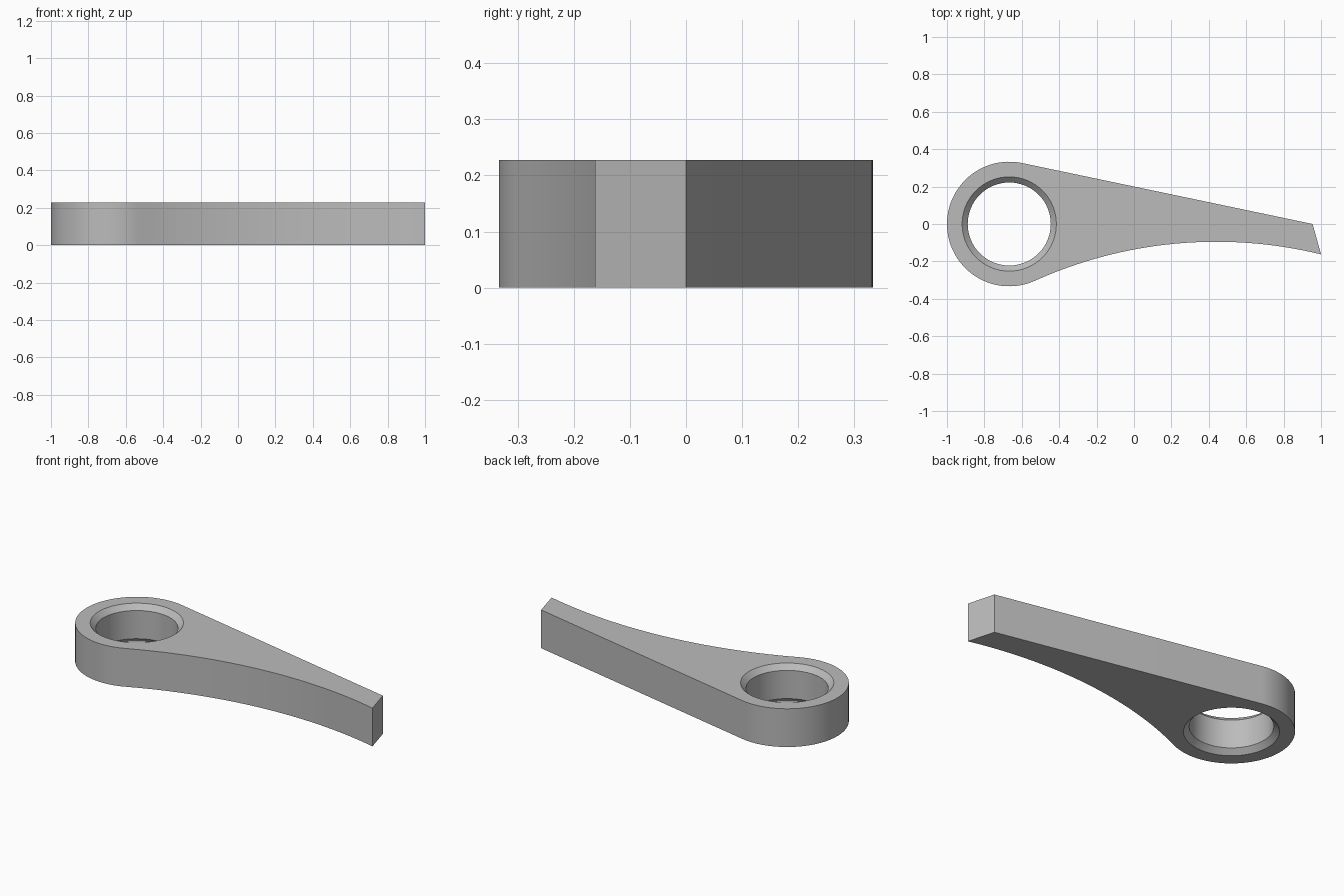
import bpy, bmesh
from math import acos, asin, atan2, cos, pi, radians, sin, sqrt

if "Cube" in bpy.data.objects:
    bpy.data.objects.remove(bpy.data.objects["Cube"], do_unlink=True)

HEIGHT = 0.228
EYE_X, EYE_R = -0.667, 0.333
HOLE_R, CHAMFER = 0.222, 0.03
TIP_X, TIP_LOW_X = 0.955, 1.0
CREST_X, CREST_Y = 0.44, -0.095


def arc(cx, cy, r, a0, a1, n):
    return [(cx + r * cos(a0 + (a1 - a0) * i / n),
             cy + r * sin(a0 + (a1 - a0) * i / n)) for i in range(n + 1)]


def outline():
    """Round eye, straight tangent back edge and hollow front edge."""
    # Radius of the hollow arc that touches the eye from outside
    dx = CREST_X - EYE_X
    r = (dx**2 + CREST_Y**2 - EYE_R**2) / (2 * (EYE_R + CREST_Y))
    cy = CREST_Y - r
    top = acos(EYE_R / (TIP_X - EYE_X))
    low = atan2(cy, dx)
    points = arc(EYE_X, 0, EYE_R, top, 2 * pi + low, 48)
    end = acos((TIP_LOW_X - CREST_X) / r)
    points += arc(CREST_X, cy, r, low + pi, end, 32)[1:]
    return points + [(TIP_X, 0)]


def add_loop(bm, points, z):
    verts = [bm.verts.new((x, y, z)) for x, y in points]
    edges = [bm.edges.new((v, verts[(i + 1) % len(verts)]))
             for i, v in enumerate(verts)]
    return verts, edges


def join_loops(bm, a, b):
    for i in range(len(a)):
        j = (i + 1) % len(a)
        bm.faces.new((a[i], a[j], b[j], b[i]))


bm = bmesh.new()

# Outer wall
shape = outline()
bottom, bottom_edges = add_loop(bm, shape, 0)
top, top_edges = add_loop(bm, shape, HEIGHT)
join_loops(bm, bottom, top)

# Bore with a chamfer at each end
profile = [(HOLE_R + CHAMFER, 0), (HOLE_R, CHAMFER),
           (HOLE_R, HEIGHT - CHAMFER), (HOLE_R + CHAMFER, HEIGHT)]
rings = [add_loop(bm, arc(EYE_X, 0, r, 0, 2 * pi, 64)[:-1], z)
         for r, z in profile]
for lower, upper in zip(rings, rings[1:]):
    join_loops(bm, lower[0], upper[0])

# Flat faces around the bore
for edges in (bottom_edges + rings[0][1], top_edges + rings[-1][1]):
    bmesh.ops.triangle_fill(bm, use_beauty=True, edges=edges)
bmesh.ops.recalc_face_normals(bm, faces=bm.faces)

mesh = bpy.data.meshes.new("lever_arm")
bm.to_mesh(mesh)
bm.free()
lever = bpy.data.objects.new("lever_arm", mesh)
bpy.context.collection.objects.link(lever)

# Plain grey finish
grey = bpy.data.materials.new("plain_grey")
grey.use_nodes = True
colour = (0.5, 0.5, 0.5, 1)
grey.diffuse_color = colour
grey.node_tree.nodes["Principled BSDF"].inputs["Base Color"].default_value = colour
mesh.materials.append(grey)

bpy.ops.object.select_all(action="DESELECT")
lever.select_set(True)
bpy.context.view_layer.objects.active = lever
bpy.ops.object.shade_smooth_by_angle(angle=radians(25))
